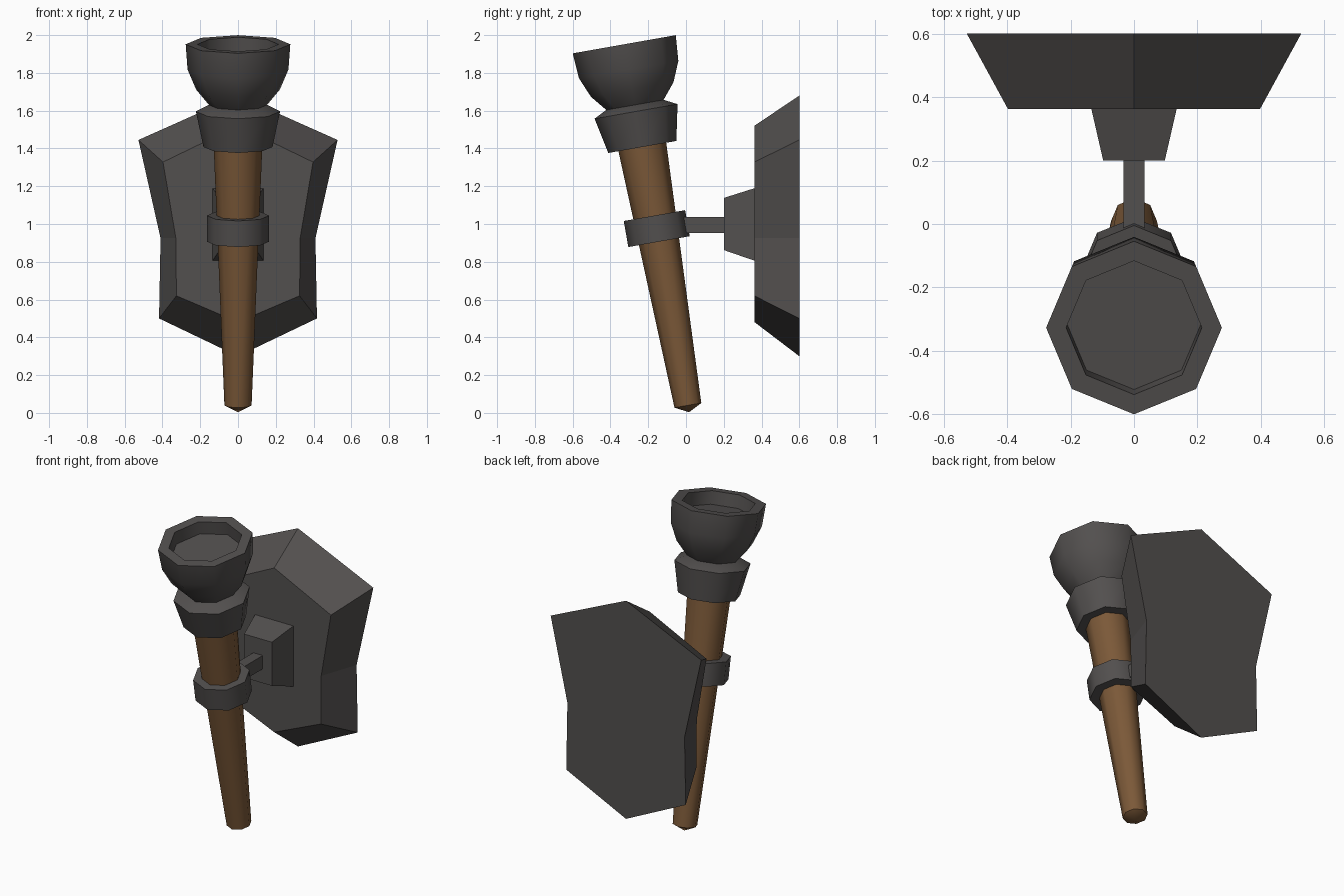
import bpy, bmesh, math
from mathutils import Matrix, Vector

cube = bpy.data.objects.get("Cube")
if cube:
    bpy.data.objects.remove(cube, do_unlink=True)


def material(name, color):
    mat = bpy.data.materials.new(name)
    mat.use_nodes = True
    mat.diffuse_color = (*color, 1)
    mat.node_tree.nodes["Principled BSDF"].inputs["Base Color"].default_value = (*color, 1)
    return mat


metal = material("dark iron", (0.085, 0.079, 0.077))
wood = material("brown wood", (0.2, 0.1, 0.04))

SIDES = 8
# The torch leans forward, with its foot just above the ground
LEAN = Matrix.Translation((0, 0.01, 0.04)) @ Matrix.Rotation(math.radians(10), 4, "X")


def finish(name, bm, mat, smooth=False):
    bmesh.ops.recalc_face_normals(bm, faces=bm.faces)
    mesh = bpy.data.meshes.new(name)
    bm.to_mesh(mesh)
    bm.free()
    mesh.materials.append(mat)
    obj = bpy.data.objects.new(name, mesh)
    bpy.context.collection.objects.link(obj)
    if smooth:
        bpy.ops.object.select_all(action="DESELECT")
        obj.select_set(True)
        bpy.context.view_layer.objects.active = obj
        bpy.ops.object.shade_smooth_by_angle(angle=math.radians(50))
    return obj


def loft(bm, loops):
    """Skin between closed loops of equal length."""
    for a, b in zip(loops, loops[1:]):
        for i in range(len(a)):
            j = (i + 1) % len(a)
            bm.faces.new((a[i], a[j], b[j], b[i]))


def turned(name, profile, mat, tip=None):
    """Eight-sided lathe of (radius, height) points along the leaning axis."""
    bm = bmesh.new()
    loops = []
    for r, h in profile:
        angles = [math.tau * i / SIDES for i in range(SIDES)]
        loops.append([bm.verts.new((r * math.cos(a), r * math.sin(a), h)) for a in angles])
    loft(bm, loops)
    bm.faces.new(loops[-1])
    if tip is None:
        bm.faces.new(loops[0])
    else:
        point = bm.verts.new((0, 0, tip))
        for i in range(SIDES):
            bm.faces.new((point, loops[0][i], loops[0][(i + 1) % SIDES]))
    bm.transform(LEAN)
    return finish(name, bm, mat, smooth=True)


def tapered(name, front, back, y_front, y_back, mat):
    """Solid between two (x, z) outlines at different depths."""
    bm = bmesh.new()
    loops = [[bm.verts.new((x, y, z)) for x, z in outline]
             for outline, y in ((front, y_front), (back, y_back))]
    loft(bm, loops)
    for loop in loops:
        bm.faces.new(loop)
    return finish(name, bm, mat)


def rect(half_width, low, high):
    return [(-half_width, low), (half_width, low), (half_width, high), (-half_width, high)]


def shield(half):
    """Mirror a right-hand outline; its first and last points are on the centre."""
    return half + [(-x, z) for x, z in reversed(half[1:-1])]


# Torch
turned("handle", [(0.072, 0.0), (0.131, 1.45)], wood, tip=-0.037)
turned("holder_ring", [(0.165, 0.88), (0.165, 1.02)], metal)
turned("upper_collar", [(0.183, 1.389), (0.223, 1.58), (0.15, 1.617)], metal)
turned("bowl", [(0.15, 1.61), (0.222, 1.698), (0.267, 1.805), (0.277, 1.941),
                (0.214, 1.941), (0.212, 1.86)], metal)

# Wall bracket
tapered("bracket_arm", rect(0.033, 0.952, 1.037), rect(0.033, 0.952, 1.037), -0.02, 0.22, metal)
tapered("bracket_block", rect(0.097, 0.862, 1.138), rect(0.135, 0.805, 1.19), 0.2, 0.365, metal)

# Shield-shaped wall plate
tapered("wall_plate",
        shield([(0, 0.481), (0.326, 0.62), (0.329, 0.925), (0.397, 1.328), (0, 1.52)]),
        shield([(0, 0.3), (0.418, 0.5), (0.41, 0.925), (0.527, 1.445), (0, 1.68)]),
        0.362, 0.6, metal)
